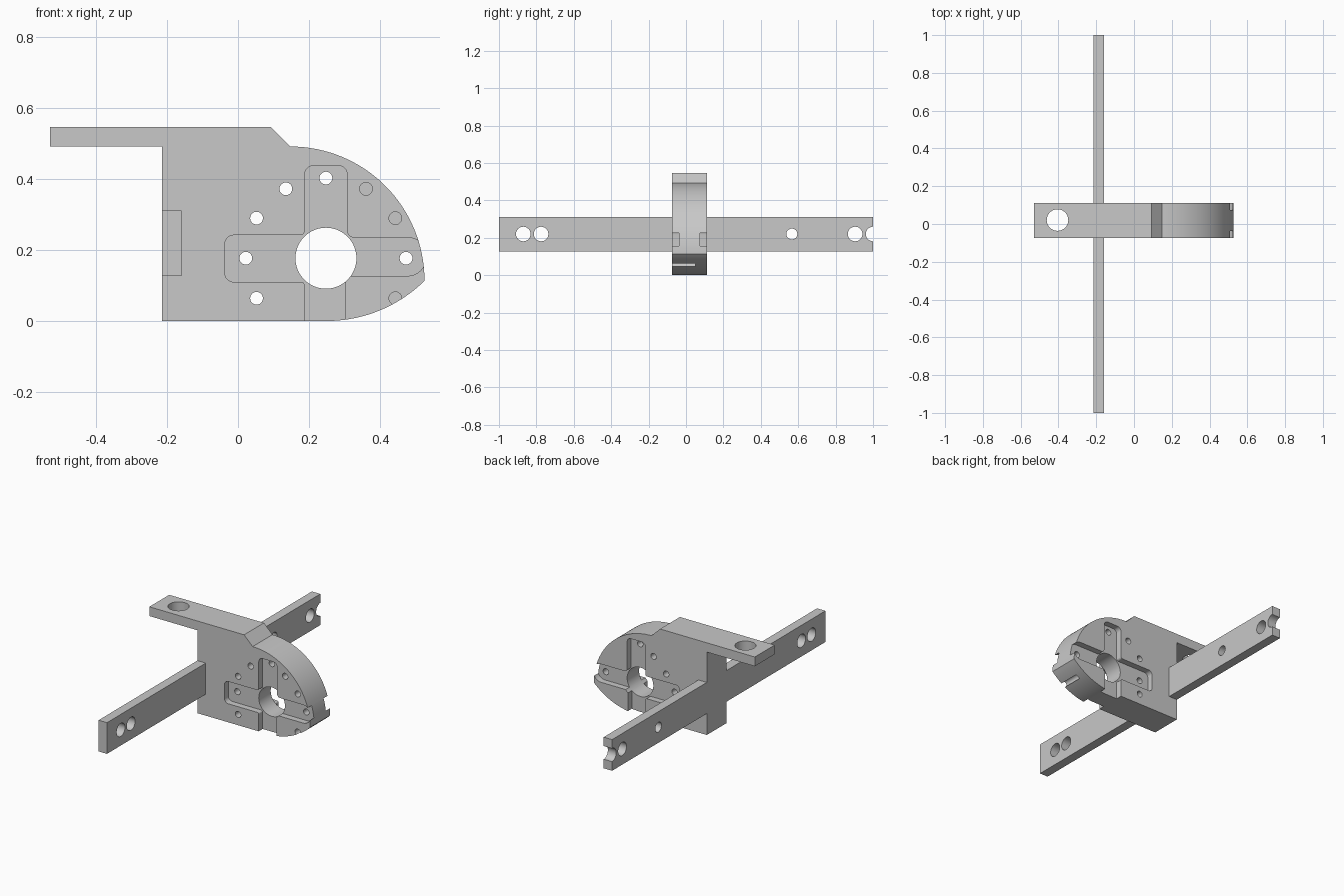
import bpy, bmesh, math
from mathutils import Vector

cube = bpy.data.objects.get("Cube")
if cube:
    bpy.data.objects.remove(cube, do_unlink=True)

grey = bpy.data.materials.new("plain grey")
grey.use_nodes = True
COLOUR = (0.58, 0.58, 0.58, 1)
grey.diffuse_color = COLOUR
grey.node_tree.nodes["Principled BSDF"].inputs["Base Color"].default_value = COLOUR

FRONT, BACK = -0.074, 0.112      # faces of the plate
DEPTH = 0.037                    # depth of the cross recess
HUB = (0.248, 0.177)


def prism(name, outline, lo, hi, axis):
    """Extrude a closed 2D outline from lo to hi along an axis."""
    place = {"x": lambda a, b, t: (t, a, b),
             "y": lambda a, b, t: (a, t, b),
             "z": lambda a, b, t: (a, b, t)}[axis]
    bm = bmesh.new()
    ends = [[bm.verts.new(place(a, b, t)) for a, b in outline] for t in (lo, hi)]
    for ring in ends:
        bm.faces.new(ring)
    n = len(outline)
    for i in range(n):
        j = (i + 1) % n
        bm.faces.new((ends[0][i], ends[0][j], ends[1][j], ends[1][i]))
    bmesh.ops.recalc_face_normals(bm, faces=bm.faces)
    mesh = bpy.data.meshes.new(name)
    bm.to_mesh(mesh)
    bm.free()
    mesh.materials.append(grey)
    obj = bpy.data.objects.new(name, mesh)
    bpy.context.collection.objects.link(obj)
    return obj


def arc(cx, cy, r, start, end, steps):
    angles = [math.radians(start + (end - start) * i / steps) for i in range(steps + 1)]
    return [(cx + r * math.cos(a), cy + r * math.sin(a)) for a in angles]


def circle(cx, cy, r, steps=40):
    return arc(cx, cy, r, 0, 360, steps)[:-1]


def rect(a0, a1, b0, b1):
    return [(a0, b0), (a1, b0), (a1, b1), (a0, b1)]


def rounded(corners, steps=8):
    """Round right-angled corners given as (a, b, radius)."""
    out = []
    for i, (a, b, r) in enumerate(corners):
        p = Vector((a, b))
        if not r:
            out.append((a, b))
            continue
        u = (Vector(corners[i - 1][:2]) - p).normalized() * r
        v = (Vector(corners[(i + 1) % len(corners)][:2]) - p).normalized() * r
        for k in range(steps + 1):
            t = math.pi / 2 * k / steps
            q = p + u * (1 - math.sin(t)) + v * (1 - math.cos(t))
            out.append((q.x, q.y))
    return out


def activate(obj):
    bpy.ops.object.select_all(action="DESELECT")
    obj.select_set(True)
    bpy.context.view_layer.objects.active = obj


def cut(obj, outline, lo, hi, axis):
    cutter = prism("cutter", outline, lo, hi, axis)
    cutter.hide_render = True
    mod = obj.modifiers.new("cut", "BOOLEAN")
    mod.operation, mod.solver, mod.object = "DIFFERENCE", "EXACT", cutter
    activate(obj)
    bpy.ops.object.modifier_apply(modifier=mod.name)
    bpy.data.objects.remove(cutter, do_unlink=True)


# Plate with the rear tab on top and the curved nose
nose = arc(0.148, 0.114, 0.378, 90, 0, 32)
belly = arc(0.25, 0.393, 0.393, -45.2, -90, 16)[1:]
plate = prism("mounting_plate",
              [(-0.53, 0.547), (0.092, 0.547)] + nose + belly +
              [(-0.215, 0), (-0.215, 0.492), (-0.53, 0.492)], FRONT, BACK, "y")

# Slot that holds the crossbar
cut(plate, rect(-0.3, -0.16, 0.127, 0.312), -0.3, 0.3, "y")

# Cross-shaped recess on both faces
cross = rounded([
    (-0.037, 0.11, 0.025), (0.188, 0.11, 0.01), (0.188, -0.1, 0), (0.303, -0.1, 0),
    (0.303, 0.127, 0.01), (0.53, 0.127, 0.052), (0.53, 0.235, 0.05),
    (0.308, 0.235, 0.02), (0.308, 0.438, 0.025), (0.188, 0.438, 0.025),
    (0.188, 0.242, 0.012), (-0.037, 0.242, 0.025)])
cut(plate, cross, FRONT - 0.1, FRONT + DEPTH, "y")
cut(plate, cross, BACK - DEPTH, BACK + 0.1, "y")

# Hub bore and the ring of screw holes, blind near the nose
cut(plate, circle(*HUB, 0.086, 64), -0.3, 0.3, "y")
for angle, end in ((0, 0.3), (30, 0.052), (60, 0.052), (90, 0.3), (120, 0.3),
                   (150, 0.3), (180, 0.3), (210, 0.3), (330, 0.052)):
    a = math.radians(angle)
    x, z = HUB[0] + 0.226 * math.cos(a), HUB[1] + 0.226 * math.sin(a)
    cut(plate, circle(x, z, 0.018, 28), -0.3, end, "y")

# Hole in the tab
cut(plate, circle(-0.405, 0.021, 0.057, 48), 0.45, 0.6, "z")

# Crossbar with its holes and the half-round end notch
bar = prism("crossbar", rect(-1, 1, 0.127, 0.312), -0.215, -0.16, "x")
for y, r in ((-0.87, 0.039), (-0.775, 0.039), (0.566, 0.029), (0.904, 0.039), (1.0, 0.039)):
    cut(bar, circle(y, 0.22, r), -0.4, 0.1, "x")

for obj in (plate, bar):
    activate(obj)
    bpy.ops.object.shade_smooth_by_angle(angle=math.radians(25))
